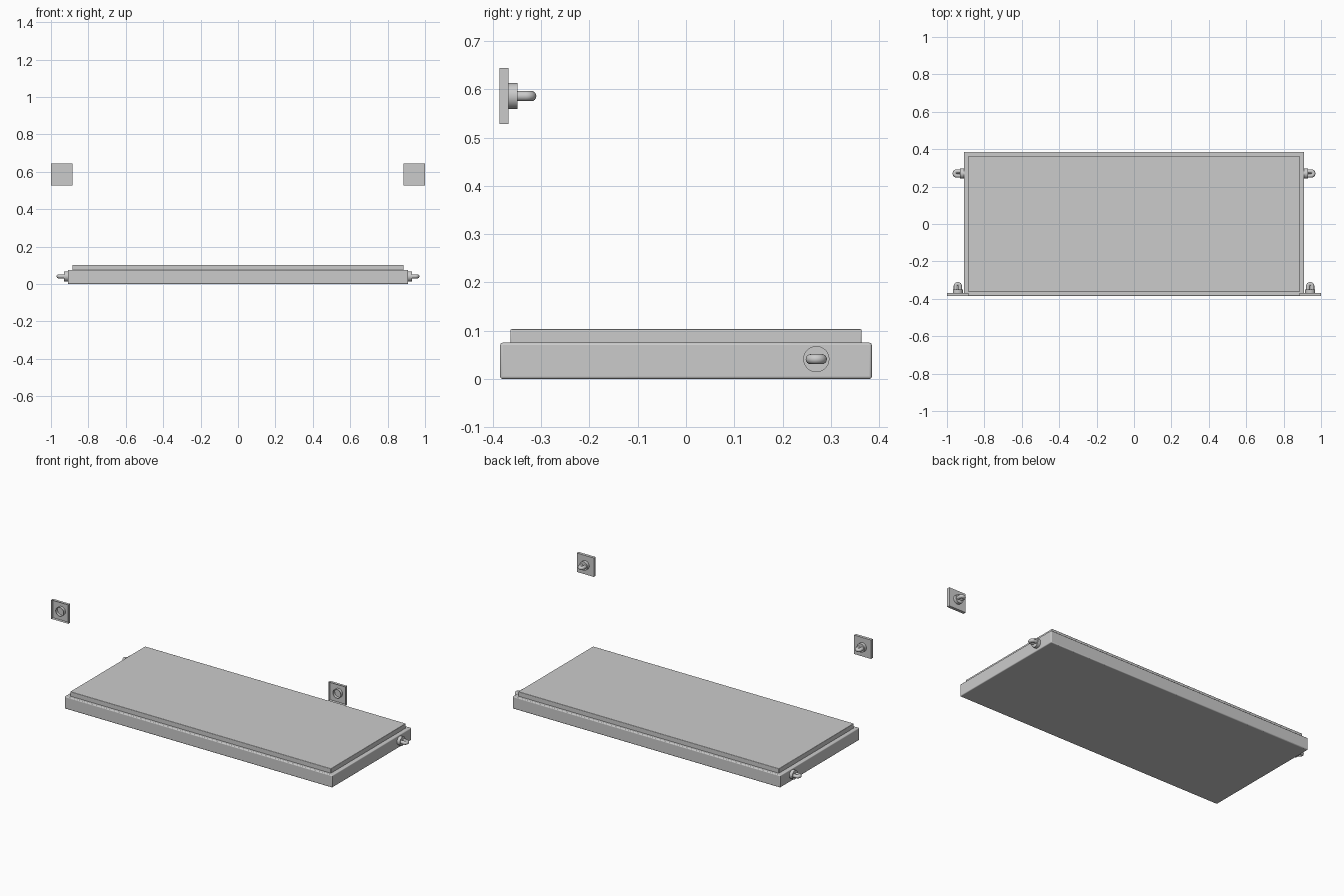
import bpy, bmesh
from math import pi, sin, cos
from mathutils import Matrix, Vector

if "Cube" in bpy.data.objects:
    bpy.data.objects.remove(bpy.data.objects["Cube"])


def finish(bm, name, mat=None):
    me = bpy.data.meshes.new(name)
    if mat:
        bm.transform(mat)
        if mat.determinant() < 0:
            bmesh.ops.reverse_faces(bm, faces=bm.faces)
    bm.to_mesh(me)
    bm.free()
    ob = bpy.data.objects.new(name, me)
    bpy.context.collection.objects.link(ob)
    return ob


def smooth(ob):
    bpy.ops.object.select_all(action='DESELECT')
    ob.select_set(True)
    bpy.context.view_layer.objects.active = ob
    bpy.ops.object.shade_smooth_by_angle(angle=0.7)


def slab(name, hx, hy, z0, z1, bevel):
    bm = bmesh.new()
    bmesh.ops.create_cube(bm, size=1, matrix=Matrix.Translation((0, 0, (z0 + z1) / 2))
                          @ Matrix.Diagonal((2 * hx, 2 * hy, z1 - z0, 1)))
    ob = finish(bm, name)
    b = ob.modifiers.new("rounded_edges", 'BEVEL')
    b.width, b.segments = bevel, 3
    smooth(ob)


# Every fitting is built pointing along +z, loop lying in local xz
def boss(name, mat, start, end, r=0.027):
    bm = bmesh.new()
    bmesh.ops.create_cone(bm, cap_ends=True, segments=48, radius1=r, radius2=r, depth=end - start,
                          matrix=Matrix.Translation((0, 0, (start + end) / 2)))
    # the mounting end is open
    bmesh.ops.delete(bm, geom=[f for f in bm.faces if f.normal.z < -0.9], context='FACES_ONLY')
    smooth(finish(bm, name, mat))


def loop(name, mat, base, tip, r=0.0115, tube=0.0105, sides=16):
    top = tip - r - tube
    path = [(r, base, 0)] + [(r * cos(a), top + r * sin(a), a)
                             for a in (pi * i / 16 for i in range(17))] + [(-r, base, pi)]
    bm = bmesh.new()
    rings = []
    for x, z, a in path:
        out = Vector((cos(a), 0, sin(a)))
        rings.append([bm.verts.new(Vector((x, 0, z)) + tube * (out * cos(t) + Vector((0, sin(t), 0))))
                      for t in (2 * pi * k / sides for k in range(sides))])
    for p, q in zip(rings, rings[1:]):
        for k in range(sides):
            n = (k + 1) % sides
            bm.faces.new((p[k], p[n], q[n], q[k]))
    bmesh.ops.recalc_face_normals(bm, faces=bm.faces)
    smooth(finish(bm, name, mat))


# Board and raised top panel
slab("board", 0.91, 0.385, 0, 0.075, 0.005)
slab("top_panel", 0.886, 0.364, 0.07, 0.103, 0.003)

for side, s in (("right", 1), ("left", -1)):
    mirror = Matrix.Diagonal((s, 1, 1, 1))

    # Eyelet on the end of the board: local z -> x, local x -> y
    end = mirror @ Matrix(((0, 0, 1, 0.908), (1, 0, 0, 0.27), (0, 1, 0, 0.041), (0, 0, 0, 1)))
    boss(side + "_board_boss", end, 0, 0.022)
    loop(side + "_board_eyelet", end, 0.018, 0.062)

    # Wall plate with open back, boss and eyelet: local z -> y
    wall = mirror @ Matrix(((1, 0, 0, 0.942), (0, 0, 1, -0.386), (0, -1, 0, 0.586), (0, 0, 0, 1)))
    bm = bmesh.new()
    bmesh.ops.create_cube(bm, size=1, matrix=Matrix.Translation((0, 0, 0.009))
                          @ Matrix.Diagonal((0.116, 0.116, 0.018, 1)))
    bmesh.ops.delete(bm, geom=[f for f in bm.faces if f.normal.z < -0.9], context='FACES_ONLY')
    finish(bm, side + "_wall_plate", wall)
    boss(side + "_wall_boss", wall, 0, 0.037)
    loop(side + "_wall_eyelet", wall, 0.033, 0.076)
